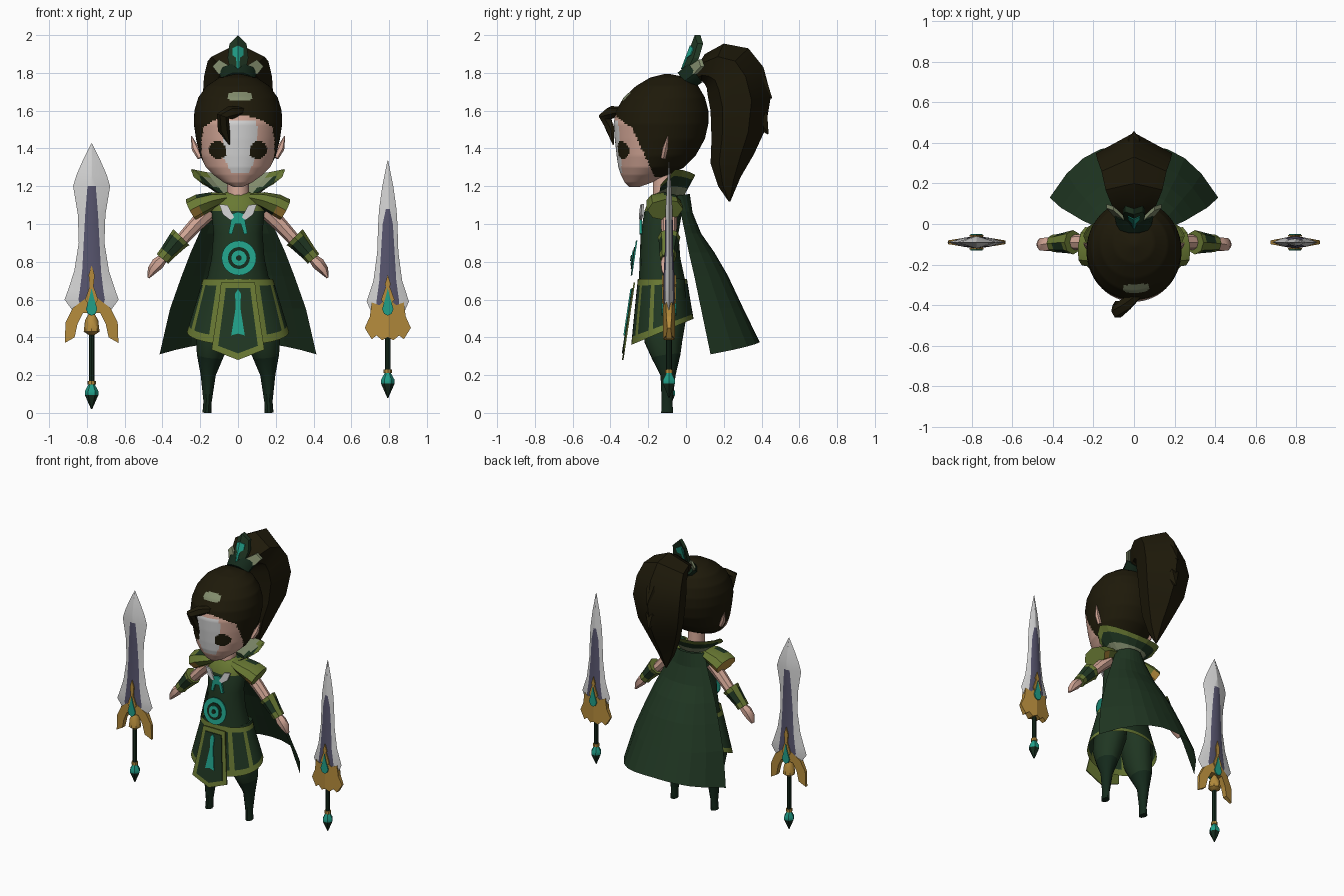
import bpy, bmesh, math
from mathutils import Vector

if "Cube" in bpy.data.objects:
    bpy.data.objects.remove(bpy.data.objects["Cube"])

COLORS = {
    "dark_green": (0.014, 0.037, 0.016), "deep_green": (0.007, 0.022, 0.011),
    "olive": (0.14, 0.19, 0.033), "gold": (0.46, 0.26, 0.045),
    "hair_brown": (0.013, 0.010, 0.003), "skin": (0.66, 0.39, 0.31),
    "teal": (0.015, 0.35, 0.25), "steel": (0.67, 0.67, 0.67),
    "slate_purple": (0.095, 0.09, 0.155), "sage": (0.22, 0.26, 0.15)}
MATS = {}
for key, col in COLORS.items():
    MATS[key] = bpy.data.materials.new(key)
    MATS[key].diffuse_color = (*col, 1)

def build(name, verts, faces, cols, smooth=0):
    """Mesh object with one colour name per face."""
    me, bm, used = bpy.data.meshes.new(name), bmesh.new(), sorted(set(cols))
    vs = [bm.verts.new(v) for v in verts]
    for f, c in zip(faces, cols):
        bm.faces.new([vs[i] for i in f]).material_index = used.index(c)
    bmesh.ops.recalc_face_normals(bm, faces=bm.faces)
    bm.to_mesh(me)
    bm.free()
    for c in used:
        me.materials.append(MATS[c])
    ob = bpy.data.objects.new(name, me)
    bpy.context.collection.objects.link(ob)
    if smooth:
        bpy.ops.object.select_all(action='DESELECT')
        ob.select_set(True)
        bpy.context.view_layer.objects.active = ob
        bpy.ops.object.shade_smooth_by_angle(angle=math.radians(smooth))

def loft(name, rings, color, closed=True, caps=True, smooth=0):
    """Skin rings of equal length; color is a name or rule(centre, row, column)."""
    rule = color if callable(color) else (lambda c, i, j: color)
    n, faces, cols = len(rings[0]), [], []
    verts = [Vector(p) for r in rings for p in r]
    for i in range(len(rings) - 1):
        for j in range(n if closed else n - 1):
            k = (j + 1) % n
            f = [i * n + j, i * n + k, (i + 1) * n + k, (i + 1) * n + j]
            faces.append(f)
            cols.append(rule(sum((verts[q] for q in f), Vector()) / 4, i, j))
    if closed and caps:
        faces += [list(range(n)), [len(verts) - n + q for q in range(n)]]
        cols += [cols[0], cols[-1]]
    build(name, verts, faces, cols, smooth)

def tube(name, path, radii, color, n=8, smooth=40):
    """Elliptical tube; radii are (across, along y) for each path point."""
    P, rings = [Vector(p) for p in path], []
    for i, p in enumerate(P):
        d = (P[min(i + 1, len(P) - 1)] - P[max(i - 1, 0)]).normalized()
        side = d.cross(Vector((0, 1, 0))).normalized()
        up, (a, b) = side.cross(d), radii[i]
        rings.append([p + side * a * math.cos(t) + up * b * math.sin(t)
                      for t in (2 * math.pi * q / n for q in range(n))])
    loft(name, rings, color, smooth=smooth)

def spindle(name, x, y, prof, color, n=8):
    """Upright turned part from (radius, z) pairs."""
    tube(name, [(x, y, z) for r, z in prof], [(r, r) for r, z in prof], color, n)

def plate(name, pts, y, color, t=0.008):
    """Outline in x,z extruded along y; y is a number or y(x, z), t a number or t(x)."""
    fy, ft = (y if callable(y) else lambda x, z: y), (t if callable(t) else lambda x: t)
    n = len(pts)
    verts = [(x, fy(x, z) + s * ft(x) / 2, z) for s in (-1, 1) for x, z in pts]
    faces = [list(range(n)), list(range(n, 2 * n))]
    faces += [[i, (i + 1) % n, n + (i + 1) % n, n + i] for i in range(n)]
    build(name, verts, faces, [color] * len(faces))

def halves(name, half, y, color, t=0.008, cx=0):
    """Two mirrored plates meeting at the centre line."""
    for s in (-1, 1):
        plate(name, [(cx + s * x, z) for x, z in half], y, color, t)

def oval(z, rx, yf, yb, n):
    return [(rx * math.sin(t), (yf + yb) / 2 - (yb - yf) / 2 * math.cos(t), z)
            for t in (2 * math.pi * q / n for q in range(n))]

# Head: skin, hairline, eyes and pale face patch set by position
def head_color(c, i, j):
    x, y, z = c
    if ((x - .01) / .062) ** 4 + ((z - 1.675) / .022) ** 4 < 1 and y < -.2:
        return "sage"
    edge = -.275 + max(0, 1.48 - z) * .48
    if z > 1.575 - 1.8 * x * x or (y > edge and z > 1.25) or y > -.08:
        return "hair_brown"
    if ((abs(x) - .108) / .047) ** 2 + ((z - 1.39 - .1 * (abs(x) - .1)) / .046) ** 2 < 1:
        return "hair_brown"
    if abs(x - .01) < .09 - .5 * max(0, 1.36 - z) and 1.27 < z < 1.55:
        return "steel"
    return "skin"

HEAD = [(1.195, .02, -.30, -.25), (1.22, .075, -.325, -.18), (1.26, .13, -.345, -.09),
        (1.30, .17, -.358, -.01), (1.36, .20, -.367, .05), (1.45, .222, -.377, .10),
        (1.53, .234, -.383, .118), (1.60, .231, -.37, .118), (1.67, .21, -.33, .10),
        (1.73, .167, -.265, .065), (1.775, .10, -.19, .01), (1.795, .01, -.11, -.09)]
rows = [[u + (v - u) * s / 8 for u, v in zip(a, b)] for a, b in zip(HEAD, HEAD[1:]) for s in range(8)]
loft("head", [oval(*r, 120) for r in rows + [HEAD[-1]]], head_color, smooth=60)
tube("forelock", [(.03, -.34, 1.60), (-.04, -.395, 1.59), (-.08, -.43, 1.57), (-.075, -.40, 1.50),
                  (-.045, -.385, 1.42)],
     [(.02, .02), (.036, .035), (.034, .034), (.032, .025), (.003, .003)], "hair_brown", 6)
spindle("neck", 0, -.12, [(.06, 1.12), (.055, 1.27)], "skin", 10)

# Ponytail: sections from inner and outer side points (y, z) and half width
TAIL = [((.0, 1.73), (.05, 1.82), .06), ((.08, 1.76), (.10, 1.90), .11),
        ((.10, 1.74), (.20, 1.955), .14), ((.11, 1.72), (.33, 1.93), .16),
        ((.115, 1.68), (.41, 1.83), .18), ((.13, 1.60), (.45, 1.68), .188),
        ((.135, 1.45), (.42, 1.50), .16), ((.13, 1.32), (.36, 1.37), .11),
        ((.17, 1.20), (.29, 1.25), .06), ((.225, 1.12), (.235, 1.12), .004)]
rings = []
for a, b, w in TAIL:
    rings.append([])
    for s, c in ((math.sin(math.pi * q / 4), math.cos(math.pi * q / 4)) for q in range(8)):
        k = .68 + .32 * (1 - abs(s)) if c > .1 else .68 * (1 + c)
        rings[-1].append((w * s, a[0] + (b[0] - a[0]) * k, a[1] + (b[1] - a[1]) * k))
loft("ponytail", rings, "hair_brown", smooth=30)
for z0, y1, z1 in ((1.80, .455, 1.665), (1.64, .435, 1.475)):
    tube("ponytail_lock", [(0, .34, z0), (0, .385, (z0 + z1) / 2), (0, y1, z1)],
         [(.05, .06), (.05, .06), (.003, .003)], "hair_brown", 6)
tube("hair_band", [(0, -.01, 1.755), (0, .05, 1.80)], [(.085, .06), (.10, .065)], "deep_green", 10)

# Hair crown, swept back at the sides
lean = lambda x, z: -.03 + (z - 1.76) * .38 + abs(x) * .7
halves("hair_crown", [(0, 2.0), (.045, 1.955), (.055, 1.88), (.035, 1.78), (0, 1.76)], lean, "dark_green", .03)
for dy in (-.016, .016):
    halves("crown_gem", [(0, 1.945), (.03, 1.93), (.03, 1.895), (.01, 1.88), (.008, 1.83), (0, 1.82)],
           lambda x, z: lean(x, z) + dy, "teal")

# Torso, brooch and layered round emblem
TORSO = [(.68, .17, -.25, .0), (.82, .14, -.245, -.03), (.95, .13, -.24, -.04),
         (1.07, .14, -.22, -.02), (1.14, .12, -.19, -.03), (1.17, .06, -.16, -.06)]
loft("torso", [oval(*r, 16) for r in TORSO], lambda c, i, j:
     "olive" if i >= 3 and c.y < -.1 else "dark_green", smooth=40)
for r, dy, c in ((.092, 0, "teal"), (.058, .005, "deep_green"), (.040, .010, "teal"), (.015, .015, "deep_green")):
    plate("belt_emblem", [(.005 + r * math.cos(math.pi * q / 12), .82 + r * math.sin(math.pi * q / 12))
                          for q in range(24)], lambda x, z: -.263 - (.9 - z) * .15 - dy, c)
halves("chest_brooch", [(0, 1.065), (.03, 1.055), (.035, 1.03), (.05, .95), (.032, .945), (.015, 1.0), (0, 1.0)],
       -.24, "teal", .012)

# Skirt with trimmed hem and front edges
def skirt_point(v, a):
    rx, yf, yb = .185 + .085 * v, -.255 - .035 * v, .005 + .035 * v
    y = (yf + yb) / 2 - (yb - yf) / 2 * math.cos(a)
    return (rx * math.sin(a), y, .71 + (.36 + .42 * (y + .29) - .71) * v)

def skirt_color(c, i, j):
    column = min(j, 39 - j)
    return "olive" if i in (0, 4) or column in (3, 7) else "dark_green"

loft("skirt", [[skirt_point(v, 2 * math.pi * q / 40) for q in range(40)] for v in (0, .11, .35, .6, .88, 1)],
     skirt_color, caps=False, smooth=40)

# Hanging front panel with tassel
hang = lambda x, z: -.272 - (.70 - z) * .15
halves("front_panel_trim", [(0, .69), (.09, .69), (.10, .6), (.14, .335), (0, .28)], hang, "olive")
halves("front_panel", [(0, .66), (.065, .66), (.075, .58), (.105, .355), (0, .315)],
       lambda x, z: hang(x, z) - .006, "dark_green")
halves("front_tassel", [(0, .655), (.016, .63), (.012, .56), (.036, .41), (0, .42)],
       lambda x, z: hang(x, z) - .012, "teal")

# Cape: rows of edge z, edge x, edge y, centre z, centre y
CAPE = [(1.15, .11, -.06, 1.16, .02), (1.07, .15, -.03, 1.06, .035), (.95, .205, -.005, .95, .08),
        (.85, .25, .015, .85, .15), (.72, .30, .045, .73, .22), (.55, .36, .08, .56, .30),
        (.31, .415, .13, .375, .39)]
loft("cape", [[(xe * u, yc + (ye - yc) * abs(u) ** 2.7, zc + (ze - zc) * u * u)
               for u in (q / 5 for q in range(-5, 6))] for ze, xe, ye, zc, yc in CAPE], "dark_green", closed=False)

# Flared collar, open at the front, with a pale lining at the back
def collar(name, scale, rule):
    grid = []
    for v in (0, .35, .75, 1):
        grid.append([])
        for s, c in ((math.sin(a), math.cos(a)) for a in (math.radians(q * 22) for q in range(-6, 7))):
            lo = Vector((.10 * s * scale, -.09 + .08 * c * scale, 1.15))
            hi = Vector((.25 * s * scale, -.06 + .11 * c * scale, 1.29 - .03 * max(0, c) ** 2 - .12 * max(0, -c)))
            grid[-1].append(lo.lerp(hi, v))
    loft(name, grid, rule, closed=False)

collar("collar", 1, lambda c, i, j: ("sage", "dark_green", "olive")[i])
collar("collar_lining", .96, lambda c, i, j: "sage" if c.y > -.03 and abs(c.x) < .15 else
       "olive" if i == 2 else "dark_green")

for s in (-1, 1):
    # Ear, crown wing and chest wing
    tube("ear", [(s * .20, -.12, 1.35), (s * .226, -.11, 1.40), (s * .247, -.095, 1.465)],
         [(.015, .015), (.02, .016), (.003, .004)], "skin", 6)
    plate("crown_wing", [(s * .04, 1.79), (s * .105, 1.795), (s * .135, 1.835), (s * .10, 1.87), (s * .05, 1.84)],
          lambda x, z: lean(x, z) - .005, "sage", .02)
    plate("chest_wing", [(s * .02, 1.035), (s * .055, 1.10), (s * .10, 1.105), (s * .08, 1.05), (s * .04, 1.02)],
          lambda x, z: -.248 + abs(x) * .2, "steel", .012)
    # Shoulder pad
    tube("shoulder_pad", [(s * .06, -.12, 1.14), (s * .13, -.12, 1.125), (s * .20, -.115, 1.10), (s * .248, -.11, 1.075)],
         [(.025, .06), (.045, .09), (.06, .095), (.062, .095)], lambda c, i, j: "gold" if i == 2 and c.z < 1.08
         else "dark_green" if i == 1 and j % 4 == 0 else "olive", 8, 30)
    # Arm, bracer and hand
    tube("upper_arm", [(s * .15, -.09, 1.07), (s * .23, -.09, .99), (s * .33, -.09, .88)],
         [(.045, .045), (.038, .042), (.032, .035)], "skin")
    tube("bracer", [(s * .30, -.09, .93), (s * .318, -.09, .912), (s * .375, -.095, .845), (s * .40, -.095, .815)],
         [(.06, .06), (.055, .055), (.042, .045), (.04, .043)],
         lambda c, i, j: "dark_green" if i == 1 and j % 4 < 3 else "olive", 8, 30)
    tube("hand", [(s * .395, -.095, .82), (s * .425, -.10, .79), (s * .455, -.10, .755), (s * .475, -.10, .715)],
         [(.025, .03), (.034, .038), (.026, .034), (.006, .015)], "skin", 6)
    # Baggy leg with tapered boot
    tube("leg", [(s * .08, -.11, .70), (s * .115, -.11, .50), (s * .135, -.12, .38), (s * .148, -.105, .30),
                 (s * .158, -.095, .20), (s * .161, -.10, .06), (s * .164, -.10, 0)],
         [(.09, .11), (.105, .115), (.09, .105), (.07, .08), (.04, .042), (.022, .03), (.024, .033)],
         lambda c, i, j: "dark_green" if c.z > .3 else "deep_green", 10)

# Swords: outline rows are z, half width, inlay half width; purple is the inlay top
def sword(x, base, outline, purple, guard, inlay_top):
    y, rings, width = -.09, [], max(p[0] for p in guard)
    for z, w, p in outline:
        t = min(.03, w * .4)
        u = t * (1 - .6 * p / w)
        rings.append([(x + dx, y + dy, z) for dx, dy in ((-w, 0), (-p, -u), (0, -t), (p, -u),
                                                        (w, 0), (p, u), (0, t), (-p, u))])
    loft("sword_blade", rings, lambda c, i, j: "slate_purple" if j % 4 in (1, 2) and c.z < purple else "steel",
         smooth=35)
    halves("sword_guard", guard, y, "gold", lambda px: .064 - .046 * abs(px - x) / width, x)
    for s in (-1, 1):
        halves("guard_inlay", [(0, inlay_top), (.016, inlay_top - .05), (.01, .67), (.035, .60), (0, .55)],
               y + s * .032, "gold", .008, x)
        halves("guard_gem", [(0, .66), (.012, .61), (.03, .55), (.02, .525), (0, .515)], y + s * .037, "teal", .008, x)
    spindle("sword_grip", x, y, [(.015, base + .13), (.015, .45)], "deep_green")
    spindle("grip_ring", x, y, [(.022, base + .13), (.022, base + .15)], "gold")
    spindle("pommel", x, y, [(.003, base), (.036, base + .075), (.036, base + .095), (.014, base + .135)],
            lambda c, i, j: "deep_green" if i == 0 else "teal", 6)

sword(-.775, .02, [(.54, .10, .05), (.60, .143, .07), (.65, .125, .062), (.75, .092, .05), (.90, .068, .042),
                   (1.05, .073, .034), (1.20, .098, .022), (1.26, .08, .002), (1.34, .045, .002),
                   (1.425, .002, .001)], 1.22,
      [(0, .64), (.04, .60), (.10, .555), (.138, .48), (.142, .37), (.09, .40), (.075, .47), (.045, .53), (0, .525)], .78)
spindle("guard_bud", -.775, -.09, [(.012, .41), (.042, .43), (.035, .49), (.01, .535)], "gold")
sword(.793, .08, [(.54, .09, .06), (.59, .112, .06), (.70, .076, .045), (.85, .056, .036), (1.0, .051, .027),
                  (1.08, .046, .01), (1.20, .029, .002), (1.335, .002, .001)], 1.06,
      [(0, .61), (.045, .57), (.085, .585), (.095, .51), (.122, .45), (.085, .39), (.06, .41), (.03, .385), (0, .40)], .73)

for m in bpy.data.materials:
    if m.users and not m.is_grease_pencil:
        m.use_nodes = True
        m.node_tree.nodes["Principled BSDF"].inputs["Base Color"].default_value = m.diffuse_color
